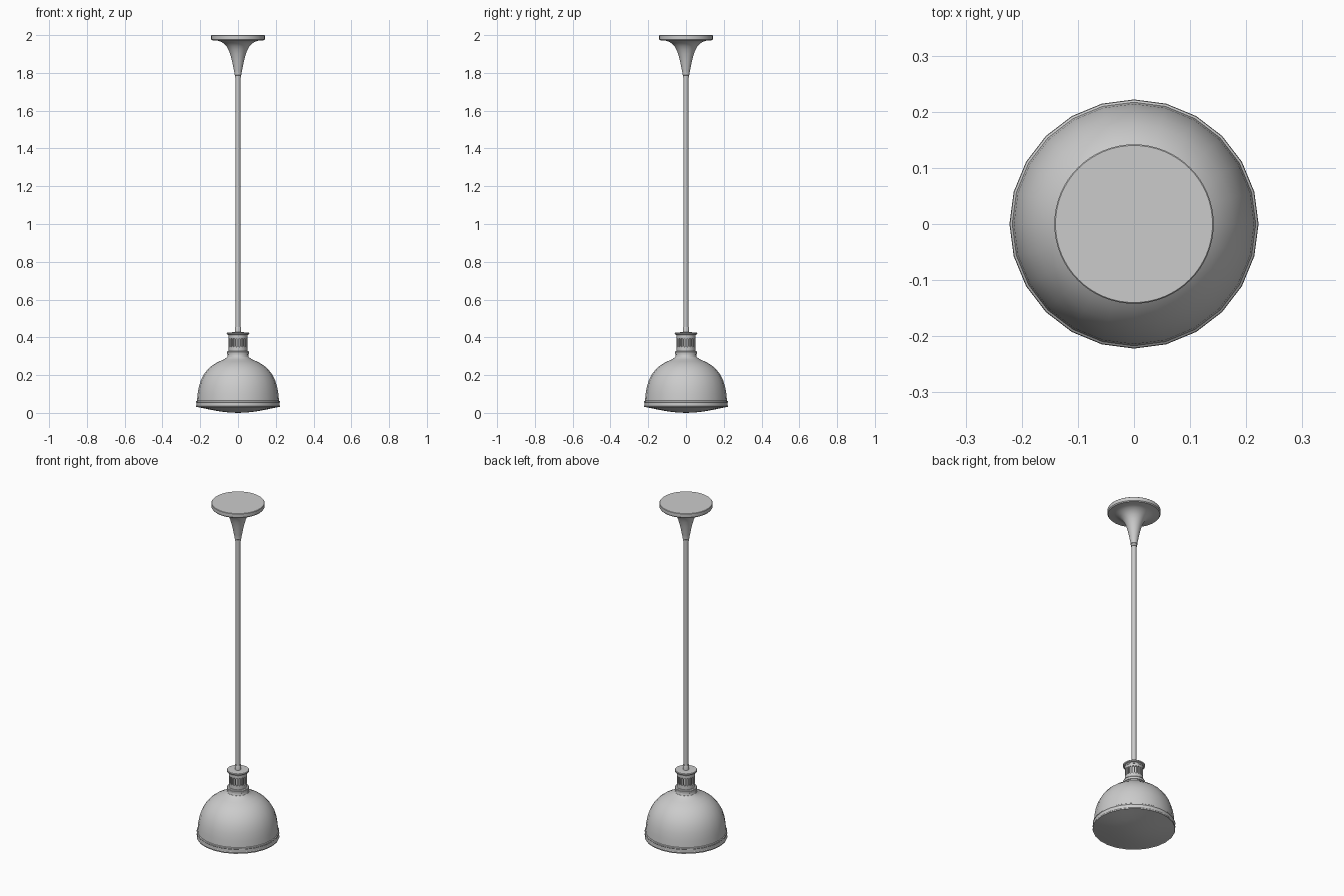
import bpy, bmesh, math
from mathutils import Matrix, Vector

if "Cube" in bpy.data.objects:
    bpy.data.objects.remove(bpy.data.objects["Cube"])


def finish(name, bm, smooth=30):
    bmesh.ops.remove_doubles(bm, verts=bm.verts, dist=1e-5)
    bmesh.ops.recalc_face_normals(bm, faces=bm.faces)
    mesh = bpy.data.meshes.new(name)
    bm.to_mesh(mesh)
    bm.free()
    ob = bpy.data.objects.new(name, mesh)
    bpy.context.collection.objects.link(ob)
    if smooth:
        bpy.ops.object.select_all(action='DESELECT')
        ob.select_set(True)
        bpy.context.view_layer.objects.active = ob
        bpy.ops.object.shade_smooth_by_angle(angle=math.radians(smooth))
    return ob


def lathe(name, profile, sides, smooth=30):
    """Spin a (radius, height) profile around z."""
    bm = bmesh.new()
    verts = [bm.verts.new((r, 0, z)) for r, z in profile]
    edges = [bm.edges.new(p) for p in zip(verts, verts[1:])]
    bmesh.ops.spin(bm, geom=verts + edges, cent=(0, 0, 0), axis=(0, 0, 1),
                   angle=math.tau, steps=sides, use_merge=True)
    return finish(name, bm, smooth)


# Ceiling canopy: thin disc with a trumpet flare running down to the rod
lathe("ceiling_canopy", [
    (0, 2.0), (0.14, 2.0), (0.142, 1.998), (0.142, 1.978), (0.138, 1.973),
    (0.105, 1.970), (0.09, 1.965), (0.074, 1.955), (0.06, 1.94),
    (0.05, 1.922), (0.042, 1.902), (0.034, 1.873), (0.027, 1.842),
    (0.022, 1.815), (0.019, 1.80), (0.019, 1.79), (0.016, 1.787),
    (0.016, 1.775), (0, 1.775)], 64)

# Hanging rod with a small ferrule at its foot
lathe("rod", [(0, 1.80), (0.0125, 1.80), (0.0125, 0.42), (0, 0.42)], 24)
lathe("rod_ferrule", [(0, 0.455), (0.015, 0.455), (0.017, 0.45),
                      (0.017, 0.42), (0, 0.42)], 24)

# Bell shade with rim band
lathe("shade", [
    (0.205, 0.035), (0.221, 0.03), (0.222, 0.037), (0.220, 0.040),
    (0.220, 0.053), (0.222, 0.056), (0.221, 0.062), (0.217, 0.065),
    (0.214, 0.10), (0.207, 0.14), (0.195, 0.177), (0.178, 0.208),
    (0.155, 0.236), (0.127, 0.258), (0.098, 0.273), (0.075, 0.283),
    (0.064, 0.290), (0.058, 0.296), (0, 0.296)], 24)

# Shallow lens bulging below the rim
lathe("lens", [(0.218, 0.032), (0.185, 0.025), (0.14, 0.0155),
               (0.09, 0.007), (0.045, 0.002), (0, 0)], 24)

# Stepped collar between shade and vented neck
lathe("neck_collar", [
    (0, 0.285), (0.06, 0.285), (0.056, 0.298), (0.054, 0.308), (0.058, 0.31),
    (0.059, 0.322), (0.056, 0.326), (0.05, 0.328), (0, 0.328)], 32)

# Neck: tube with a ring of rounded vent slots
neck = lathe("neck", [
    (0.042, 0.325), (0.049, 0.325), (0.049, 0.41), (0.042, 0.41),
    (0.042, 0.325)], 48)
lathe("neck_core", [(0.036, 0.32), (0.036, 0.415)], 24)

SLOTS = 20
bm = bmesh.new()
for i in range(SLOTS):
    turn = Matrix.Rotation(math.tau * (i + 0.5) / SLOTS, 4, 'Z')
    ring = []
    for k in range(12):
        a = math.pi * k / 5 if k < 6 else math.pi + math.pi * (k - 6) / 5
        ring.append((0.0045 * math.cos(a),
                     0.372 + (0.018 if k < 6 else -0.018) + 0.0045 * math.sin(a)))
    inner = [bm.verts.new(turn @ Vector((0.039, y, z))) for y, z in ring]
    outer = [bm.verts.new(turn @ Vector((0.055, y, z))) for y, z in ring]
    bm.faces.new(inner[::-1])
    bm.faces.new(outer)
    for k in range(12):
        j = (k + 1) % 12
        bm.faces.new((inner[k], inner[j], outer[j], outer[k]))
cutter = finish("slot_cutter", bm, 0)
cutter.hide_render = True
cutter.hide_viewport = False
cutter.display_type = 'WIRE'
cut = neck.modifiers.new("vent_slots", 'BOOLEAN')
cut.operation = 'DIFFERENCE'
cut.solver = 'EXACT'
cut.object = cutter

# Neck cap
lathe("neck_cap", [
    (0, 0.408), (0.05, 0.408), (0.052, 0.414), (0.059, 0.417),
    (0.06, 0.423), (0.057, 0.426), (0, 0.428)], 32)
